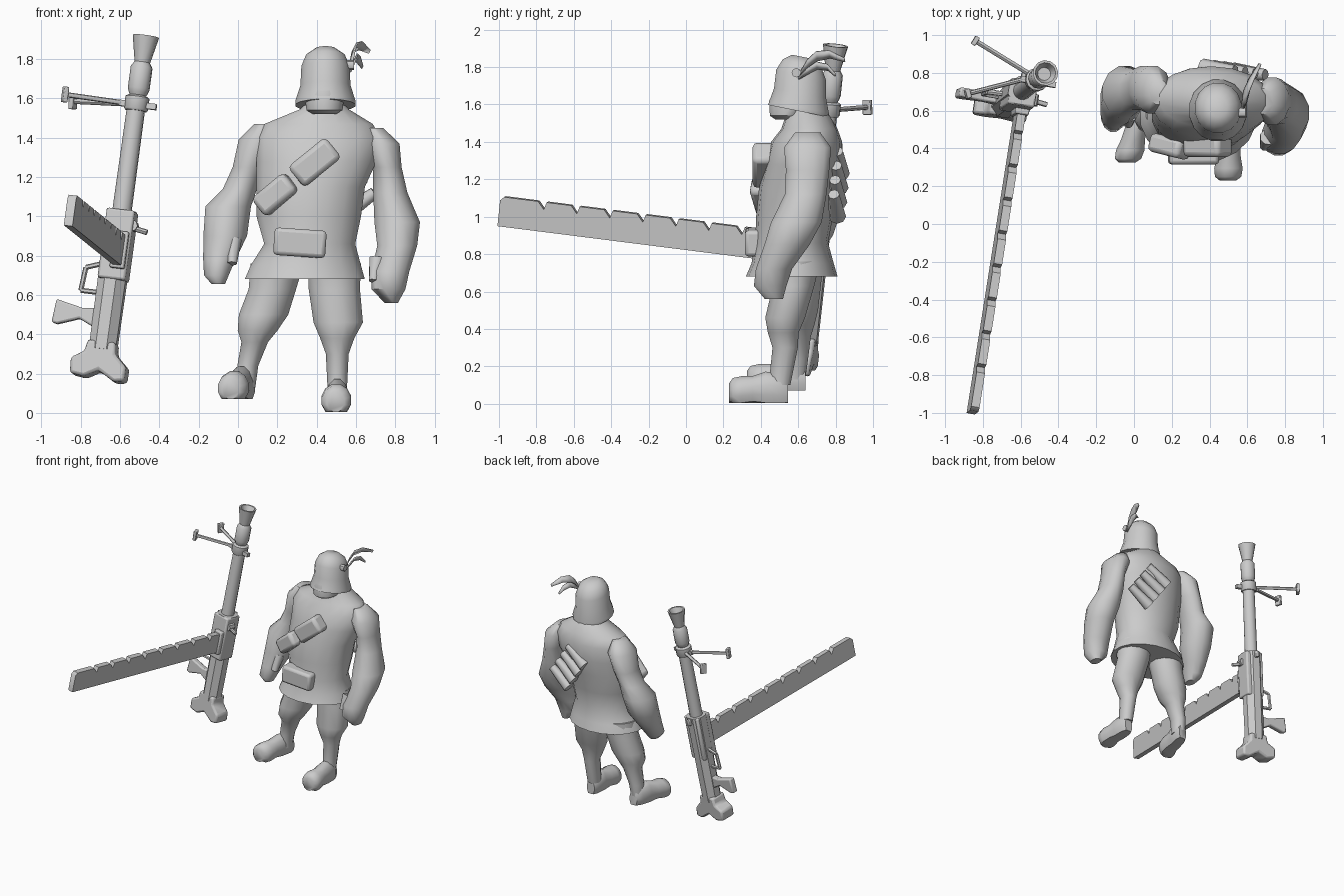
import bpy, bmesh
from math import sin, cos, pi, radians
from mathutils import Vector, Matrix

if "Cube" in bpy.data.objects:
    bpy.data.objects.remove(bpy.data.objects["Cube"], do_unlink=True)

grey = bpy.data.materials.new("plain grey")
grey.use_nodes = True
COLOUR = (0.6, 0.6, 0.6, 1)
grey.diffuse_color = COLOUR
grey.node_tree.nodes["Principled BSDF"].inputs["Base Color"].default_value = COLOUR


def finish(bm, name, matrix=None, bevel=0, angle=45):
    """Turn a bmesh into a shaded object."""
    if matrix is not None:
        bm.transform(matrix)
    bmesh.ops.recalc_face_normals(bm, faces=bm.faces)
    mesh = bpy.data.meshes.new(name)
    bm.to_mesh(mesh)
    bm.free()
    mesh.materials.append(grey)
    obj = bpy.data.objects.new(name, mesh)
    bpy.context.collection.objects.link(obj)
    if bevel:
        mod = obj.modifiers.new("soft edges", "BEVEL")
        mod.width, mod.segments = bevel, 2
    bpy.ops.object.select_all(action="DESELECT")
    obj.select_set(True)
    bpy.context.view_layer.objects.active = obj
    bpy.ops.object.shade_smooth_by_angle(angle=radians(angle))
    return obj


def loft(name, rings, sides=12, axis="Z", floor=None, tilt=0, matrix=None, angle=50):
    """Skin oval rings (x, y, z, radius, second radius) stacked along an axis."""
    bm = bmesh.new()
    loops = []
    for x, y, z, ra, rb in rings:
        loop = []
        for i in range(sides):
            a = 2 * pi * (i + 0.5) / sides
            u, v = ra * cos(a), rb * sin(a)
            p = Vector((x + u, y + v, z - tilt * v)) if axis == "Z" else Vector((x + u, y, z + v))
            if floor is not None:
                p.z = max(p.z, floor)
            loop.append(bm.verts.new(p))
        loops.append(loop)
    for low, high in zip(loops, loops[1:]):
        for i in range(sides):
            j = (i + 1) % sides
            bm.faces.new((low[i], low[j], high[j], high[i]))
    bm.faces.new(loops[0])
    bm.faces.new(loops[-1])
    return finish(bm, name, matrix, angle=angle)


def box(name, centre, size, rotation=None, matrix=None, bevel=0):
    bm = bmesh.new()
    bmesh.ops.create_cube(bm, size=1)
    local = Matrix.Translation(centre) @ (rotation or Matrix()) @ Matrix.Diagonal((*size, 1))
    return finish(bm, name, matrix @ local if matrix else local, bevel)


def rod(name, start, end, radius, matrix=None, sides=8, end_radius=None):
    start, end = Vector(start), Vector(end)
    way = end - start
    bm = bmesh.new()
    bmesh.ops.create_cone(bm, cap_ends=True, segments=sides, radius1=radius,
                          radius2=end_radius or radius, depth=way.length)
    local = Matrix.Translation((start + end) / 2) @ way.to_track_quat("Z", "Y").to_matrix().to_4x4()
    return finish(bm, name, matrix @ local if matrix else local)


def plate(name, outline, thickness, plane, matrix=None, bevel=0):
    """Extrude an outline, drawn in the XZ or YZ plane, evenly to both sides."""
    bm = bmesh.new()
    half = thickness / 2
    if plane == "XZ":
        verts = [bm.verts.new((a, -half, b)) for a, b in outline]
        push = (0, thickness, 0)
    else:
        verts = [bm.verts.new((-half, a, b)) for a, b in outline]
        push = (thickness, 0, 0)
    face = bm.faces.new(verts)
    out = bmesh.ops.extrude_face_region(bm, geom=[face])
    moved = [g for g in out["geom"] if isinstance(g, bmesh.types.BMVert)]
    bmesh.ops.translate(bm, verts=moved, vec=push)
    return finish(bm, name, matrix, bevel)


# Tunic with flared skirt, chest and collar
loft("tunic", [
    (.34, .565, .68, .31, .245), (.345, .57, .75, .285, .22), (.365, .565, .86, .235, .195),
    (.36, .58, 1.0, .27, .205), (.37, .60, 1.15, .28, .21), (.40, .63, 1.28, .31, .205),
    (.41, .645, 1.4, .32, .19), (.41, .66, 1.47, .28, .15), (.44, .65, 1.545, .125, .115),
    (.44, .63, 1.6, .08, .08)], sides=18)

# Arms with heavy forearms and fists
loft("right_arm", [
    (.13, .70, 1.47, .05, .07), (.10, .71, 1.39, .10, .13), (.055, .72, 1.25, .085, .12),
    (.01, .71, 1.14, .09, .11), (-.05, .70, 1.05, .12, .14), (-.065, .66, .9, .115, .13),
    (-.095, .61, .78, .085, .10), (-.11, .57, .70, .065, .085), (-.10, .56, .655, .035, .05)])
loft("left_arm", [
    (.69, .65, 1.45, .05, .07), (.73, .65, 1.37, .095, .13), (.76, .65, 1.25, .075, .12),
    (.775, .64, 1.12, .09, .115), (.81, .59, .97, .12, .14), (.81, .54, .85, .105, .125),
    (.775, .47, .72, .10, .10), (.765, .45, .63, .09, .09), (.78, .47, .56, .035, .05)])
rod("right_thumb", (-.02, .58, .88), (-.03, .53, .76), .04, end_radius=.025)
rod("left_thumb", (.71, .46, .78), (.69, .41, .67), .045, end_radius=.025)

# Breeches tucked into slim boots
loft("right_leg", [
    (.2, .6, .76, .14, .14), (.175, .6, .63, .125, .125), (.13, .59, .5, .13, .12),
    (.10, .58, .42, .105, .11), (.085, .59, .36, .07, .08), (.05, .59, .24, .055, .065),
    (.04, .58, .13, .05, .06)])
loft("left_leg", [
    (.49, .58, .76, .14, .14), (.49, .575, .63, .135, .115), (.51, .53, .46, .13, .11),
    (.505, .52, .38, .09, .085), (.505, .53, .3, .06, .07), (.505, .5, .1, .05, .06)])


def shoe(name, heel, lean, floor):
    rings = [(0, .05, .035, .05), (-.04, .065, .055, .075), (-.12, .07, .06, .08),
             (-.19, .065, .065, .06), (-.25, .06, .078, .065), (-.295, .055, .072, .06),
             (-.315, .05, .045, .035)]
    loft(name, [(heel[0] + lean * y, heel[1] + y, floor + z, rx, rz + .02) for y, z, rx, rz in rings],
         axis="Y", floor=floor)


shoe("left_shoe", (.51, .545), .04, 0.005)
shoe("right_shoe", (.045, .64), .26, .07)

# Head and flared helmet
loft("face", [
    (.44, .55, 1.52, .06, .075), (.44, .55, 1.54, .095, .105), (.44, .56, 1.62, .105, .12),
    (.44, .59, 1.7, .10, .11)])
loft("helmet", [
    (.445, .60, 1.565, .155, .165), (.445, .605, 1.585, .155, .162), (.445, .61, 1.66, .13, .142),
    (.445, .615, 1.76, .125, .135), (.445, .62, 1.82, .10, .105), (.445, .62, 1.855, .05, .055)],
    sides=16, tilt=.2, angle=40)
rod("helmet_knob", (.55, .59, 1.77), (.59, .59, 1.77), .025)


def feather(name, path, width):
    bm = bmesh.new()
    rows = []
    for i, p in enumerate(path):
        w = width * sin(pi * (i + .4) / len(path))
        rows.append([bm.verts.new(Vector(p) + Vector((s * w * .5, -s * w * .2, s * w))) for s in (-1, 1)])
    for (a, b), (c, d) in zip(rows, rows[1:]):
        bm.faces.new((a, b, d, c))
    obj = finish(bm, name)
    obj.modifiers.new("thickness", "SOLIDIFY").thickness = .008


feather("long_feather", [(.57, .60, 1.75), (.58, .65, 1.82), (.59, .70, 1.86), (.62, .77, 1.87), (.665, .85, 1.84)], .025)
feather("short_feather", [(.57, .60, 1.74), (.585, .65, 1.78), (.595, .70, 1.81), (.61, .76, 1.8), (.63, .80, 1.76)], .02)

# Ammunition pouches on chest and belt
slant = Matrix.Rotation(radians(-39), 4, "Y")
box("lower_chest_pouch", (.19, .41, 1.11), (.215, .10, .12), Matrix.Rotation(radians(-14), 4, "Z") @ slant, bevel=.025)
box("upper_chest_pouch", (.39, .415, 1.275), (.245, .12, .135), slant, bevel=.025)
box("belt_pouch", (.315, .37, .865), (.265, .11, .14), Matrix.Rotation(radians(4), 4, "Y"), bevel=.02)

# Row of grenades strapped across the back
for i in range(4):
    c = Vector((.45, .82, 1.29)).lerp(Vector((.61, .80, 1.06)), i / 3)
    reach = Vector((.085, -.01, .06))
    rod("back_grenade", c - reach, c + reach, .046, end_radius=.03)

# Gun frame: local Z follows the barrel, local -Y follows the long magazine
up = Vector((.137, .105, 1)).normalized()
back = Vector((.255, 1.62, -.21))
back = (back - up * back.dot(up)).normalized()
GUN = Matrix.Translation((-.69, .63, .3)) @ Matrix((back.cross(up), back, up)).transposed().to_4x4()


def turned(name, profile, sides=12):
    loft(name, [(0, 0, h, r, r) for h, r in profile], sides=sides, matrix=GUN, angle=35)


# Barrel, muzzle and collars
turned("barrel", [(.65, .05), (1.3, .047)])
turned("barrel_collar", [(1.255, .055), (1.265, .062), (1.325, .062), (1.335, .045)])
turned("muzzle", [(1.33, .04), (1.35, .05), (1.37, .056), (1.48, .056), (1.505, .04), (1.64, .068), (1.64, .055), (1.59, .035)])

# Receiver, rear housing and shoulder rest
turned("rear_housing", [(.02, .075), (.74, .08)], sides=8)
box("receiver", (.005, -.01, .56), (.145, .14, .36), matrix=GUN, bevel=.012)
plate("shoulder_rest", [(-.075, .06), (.07, .06), (.075, 0), (.14, -.06), (.14, -.13), (.085, -.14),
                        (0, -.09), (-.07, -.13), (-.145, -.12), (-.15, -.04), (-.085, 0)],
      .13, "XZ", GUN, .015)

# Long side magazine with notched top edge
edge = [(.02, .45), (.02, .60)]
for i in range(9):
    y = -.29 - .18 * i + .08
    if y > -1.65:
        edge += [(y + .012, .61), (y, .57), (y - .035, .61)]
edge += [(-1.69, .61), (-1.71, .59), (-1.71, .45)]
plate("magazine", edge, .045, "YZ", GUN @ Matrix.Translation((.03, 0, 0)))
box("magazine_well", (.03, -.08, .53), (.075, .06, .19), matrix=GUN, bevel=.008)

# Grip, trigger guard, sight lever
plate("grip", [(-.04, .23), (-.13, .22), (-.27, .25), (-.28, .13), (-.25, .125), (-.14, .165), (-.04, .12)],
      .05, "XZ", GUN, .01)
guard = [(-.06, .46), (-.145, .43), (-.155, .31), (-.06, .31)]
for (xa, za), (xb, zb) in zip(guard, guard[1:]):
    rod("trigger_guard", (xa, 0, za), (xb, 0, zb), .013, GUN, 6)
rod("cocking_lever", (.04, -.03, .66), (.15, -.04, .64), .014, GUN)
rod("lever_knob", (.07, -.06, .665), (.07, .0, .665), .03, GUN)
box("rear_sight", (0, .075, .71), (.03, .05, .05), matrix=GUN, bevel=.006)

# Folding bipod
box("bipod_bracket", (.01, -.01, 1.285), (.19, .03, .03), matrix=GUN)
for tip in (Vector((-.84, .97, 1.585)), Vector((-.88, .69, 1.62))):
    root = Vector((-.53, .78, 1.57))
    rod("bipod_leg", root, tip, .013)
    turn = (tip - root).to_track_quat("X", "Z").to_matrix().to_4x4()
    box("bipod_foot", tip, (.025, .05, .08), turn, bevel=.005)
